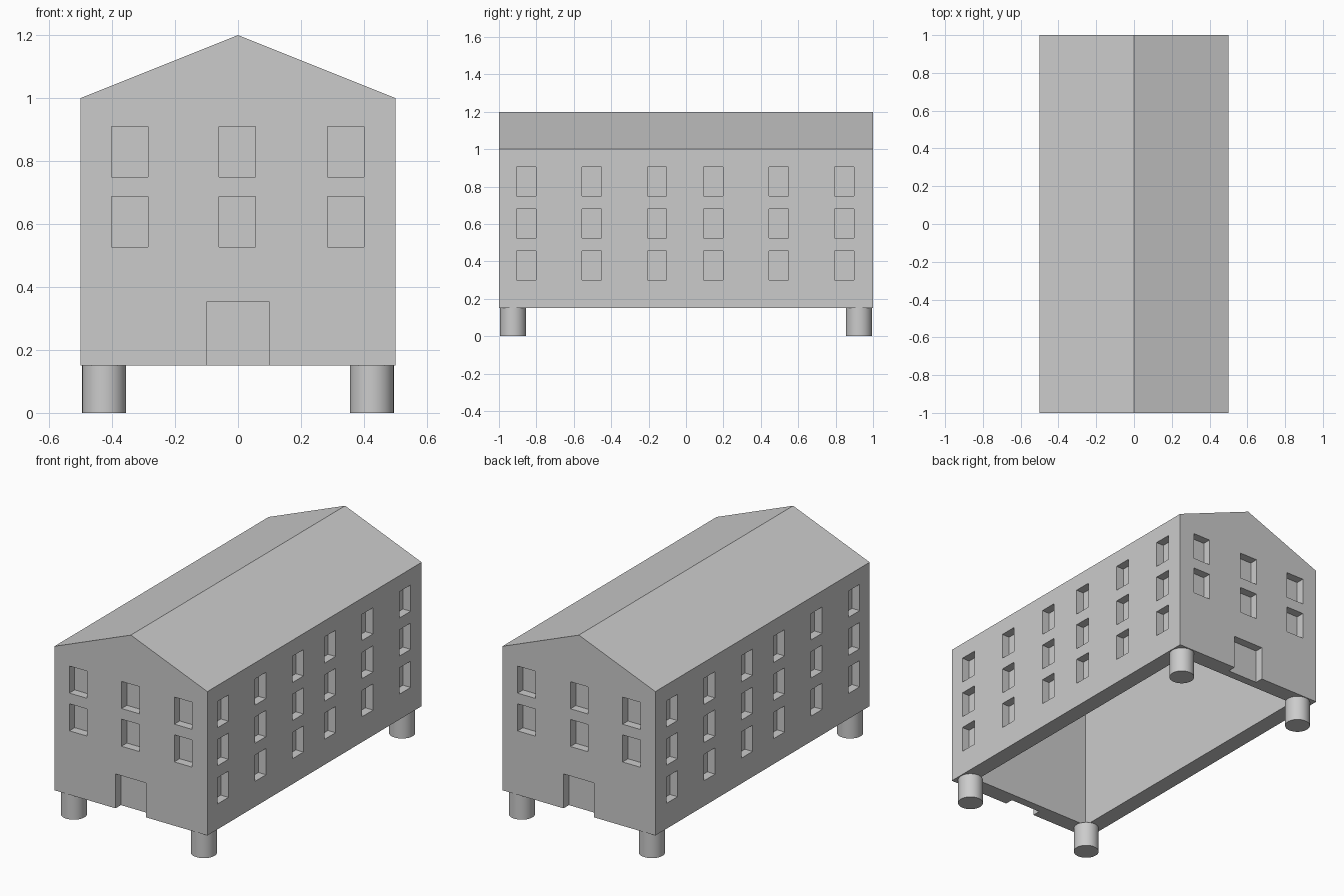
import bpy, bmesh, math
from mathutils import Vector

if "Cube" in bpy.data.objects:
    bpy.data.objects.remove(bpy.data.objects["Cube"])

DEPTH = 0.05   # depth of the blind windows and doors
WALL = 0.1


def add_prism(bm, profile, y0, y1):
    """Extrude an x-z profile along y."""
    face = bm.faces.new([bm.verts.new((x, y0, z)) for x, z in profile])
    ext = bmesh.ops.extrude_face_region(bm, geom=[face])
    verts = [g for g in ext["geom"] if isinstance(g, bmesh.types.BMVert)]
    bmesh.ops.translate(bm, verts=verts, vec=(0, y1 - y0, 0))


def add_box(bm, lo, hi):
    lo, hi = Vector(lo), Vector(hi)
    verts = bmesh.ops.create_cube(bm, size=1)["verts"]
    for v in verts:
        v.co = (lo + hi) / 2 + v.co * (hi - lo)


def make_object(name, bm):
    bmesh.ops.recalc_face_normals(bm, faces=bm.faces)
    mesh = bpy.data.meshes.new(name)
    bm.to_mesh(mesh)
    bm.free()
    obj = bpy.data.objects.new(name, mesh)
    bpy.context.collection.objects.link(obj)
    return obj


# House body with gabled roof
bm = bmesh.new()
add_prism(bm, [(-0.5, 0.15), (0.5, 0.15), (0.5, 1), (0, 1.2), (-0.5, 1)], -1, 1)
house = make_object("house", bm)

# Cutter: hollow interior, open at the bottom
bm = bmesh.new()
w = 0.5 - WALL
add_prism(bm, [(-w, 0.1), (w, 0.1), (w, 0.932), (0, 1.092), (-w, 0.932)],
          -1 + WALL, 1 - WALL)

for s in (-1, 1):
    # Gable end windows and door
    ya, yb = sorted((s * (1 - DEPTH), s * 1.05))
    for x in (-0.344, -0.003, 0.342):
        for z in (0.527, 0.75):
            add_box(bm, (x - 0.058, ya, z), (x + 0.058, yb, z + 0.16))
    add_box(bm, (-0.1, ya, 0.1), (0.1, yb, 0.353))
    # Long side windows
    xa, xb = sorted((s * (0.5 - DEPTH), s * 0.55))
    for y in (-0.855, -0.505, -0.155, 0.145, 0.495, 0.845):
        for z in (0.3, 0.525, 0.75):
            add_box(bm, (xa, y - 0.052, z), (xb, y + 0.052, z + 0.155))
cutter = make_object("opening_cutter", bm)
cutter.hide_render = True

# Cut the openings
mod = house.modifiers.new("openings", 'BOOLEAN')
mod.operation = 'DIFFERENCE'
mod.solver = 'EXACT'
mod.object = cutter
bpy.context.view_layer.objects.active = house
house.select_set(True)
bpy.ops.object.modifier_apply(modifier=mod.name)
bpy.data.objects.remove(cutter)

# Round legs at the corners
for yname, y in (("front", -0.925), ("back", 0.925)):
    for xname, x in (("left", -0.425), ("right", 0.425)):
        bpy.ops.mesh.primitive_cylinder_add(vertices=32, radius=0.07, depth=0.15,
                                            location=(x, y, 0.075))
        bpy.context.object.name = f"{yname}_{xname}_leg"
        bpy.ops.object.shade_smooth_by_angle(angle=math.radians(30))
